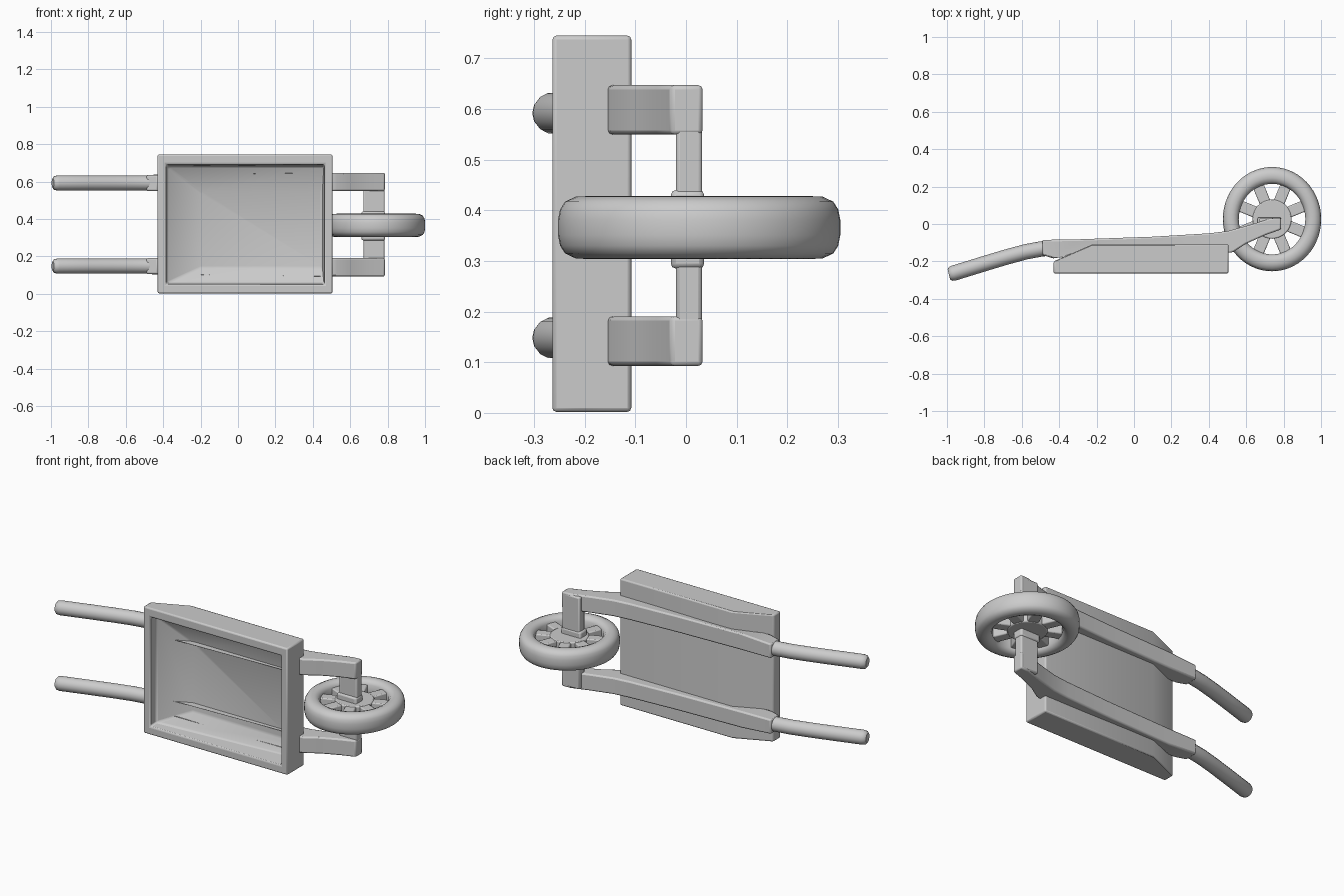
import bpy, bmesh, math
from mathutils import Matrix, Vector

if "Cube" in bpy.data.objects:
    bpy.data.objects.remove(bpy.data.objects["Cube"])

MID_Z = 0.37                       # mirror plane between the two rails
WHEEL = Vector((0.738, 0.026, 0.366))


def finish(name, bm, bevel=0.0, segments=2, angle=35):
    bmesh.ops.recalc_face_normals(bm, faces=bm.faces)
    me = bpy.data.meshes.new(name)
    bm.to_mesh(me)
    bm.free()
    ob = bpy.data.objects.new(name, me)
    bpy.context.collection.objects.link(ob)
    if bevel:
        m = ob.modifiers.new("soft_edges", 'BEVEL')
        m.width, m.segments = bevel, segments
        m.limit_method, m.angle_limit = 'ANGLE', math.radians(25)
    smooth(ob, angle)
    return ob


def smooth(ob, angle):
    bpy.ops.object.select_all(action='DESELECT')
    ob.select_set(True)
    bpy.context.view_layer.objects.active = ob
    bpy.ops.object.shade_smooth_by_angle(angle=math.radians(angle))


def bridge(bm, rings, closed=False):
    n = len(rings[0])
    pairs = list(zip(rings, rings[1:]))
    if closed:
        pairs.append((rings[-1], rings[0]))
    for a, b in pairs:
        for i in range(n):
            j = (i + 1) % n
            bm.faces.new((a[i], a[j], b[j], b[i]))


def box(name, lo, hi, bevel):
    bm = bmesh.new()
    lo, hi = Vector(lo), Vector(hi)
    bmesh.ops.create_cube(bm, size=1, matrix=Matrix.Translation((lo + hi) / 2)
                          @ Matrix.Diagonal((*(hi - lo), 1)))
    return finish(name, bm, bevel)


# Tray: rings (x0, x1, z0, z1, y at x0, y at x1) from the back, over the rim, to the floor
bm = bmesh.new()
rings = []
for x0, x1, z0, z1, ya, yb in [
        (-0.22, 0.505, 0.002, 0.745, -0.108, -0.108), (-0.43, 0.505, 0.002, 0.745, -0.20, -0.20),
        (-0.43, 0.505, 0.002, 0.745, -0.264, -0.264), (-0.385, 0.462, 0.05, 0.692, -0.264, -0.264),
        (-0.378, 0.458, 0.058, 0.68, -0.215, -0.155), (-0.20, 0.45, 0.14, 0.545, -0.132, -0.132)]:
    rings.append([bm.verts.new(p) for p in
                  ((x0, ya, z0), (x1, yb, z0), (x1, yb, z1), (x0, ya, z1))])
bridge(bm, rings)
bm.faces.new(rings[0])
bm.faces.new(rings[-1])
finish("tray", bm, 0.008)

# Rails: side profile extruded across, one on each side of the wheel
RAIL = [(-0.49, -0.085), (-0.49, -0.165), (-0.43, -0.185), (-0.22, -0.118),
        (0.47, -0.118), (0.50, -0.155), (0.53, -0.15), (0.60, -0.105),
        (0.70, -0.06), (0.785, -0.03), (0.785, 0.033), (0.73, 0.03),
        (0.62, -0.005), (0.50, -0.038), (0.40, -0.05), (0.10, -0.068), (-0.30, -0.082)]
for side, tag in ((-1, "lower"), (1, "upper")):
    bm = bmesh.new()
    loops = [[bm.verts.new((x, y, MID_Z + side * (tail if x < -0.4 else d))) for x, y in RAIL]
             for d, tail in ((0.18, 0.18), (0.277, 0.264))]
    bridge(bm, loops)
    bm.faces.new(loops[0])
    bm.faces.new(loops[1])
    bmesh.ops.triangulate(bm, faces=[f for f in bm.faces if len(f.verts) > 4])
    finish(tag + "_rail", bm, 0.008)

    # Round handle, bent gently, with a rounded grip end
    cu = bpy.data.curves.new(tag + "_handle", 'CURVE')
    cu.dimensions = '3D'
    cu.bevel_depth, cu.bevel_resolution, cu.use_fill_caps = 0.041, 5, True
    path = [(-0.42, -0.125, 1), (-0.50, -0.134, 1), (-0.58, -0.149, 1), (-0.68, -0.176, 1),
            (-0.80, -0.212, 1), (-0.965, -0.263, 1), (-0.982, -0.268, 0.9), (-0.99, -0.27, 0.65)]
    sp = cu.splines.new('POLY')
    sp.points.add(len(path) - 1)
    for p, (x, y, r) in zip(sp.points, path):
        p.co, p.radius = (x, y, MID_Z + side * 0.222, 1), r
    ob = bpy.data.objects.new(tag + "_handle", cu)
    bpy.context.collection.objects.link(ob)
    bpy.ops.object.select_all(action='DESELECT')
    ob.select_set(True)
    bpy.context.view_layer.objects.active = ob
    bpy.ops.object.convert(target='MESH')
    smooth(bpy.context.object, 40)

# Axle bar joining both rail ends through the wheel, with a slight collar
box("axle_bar", (0.67, -0.02, 0.10), (0.784, 0.032, 0.64), 0.008)
box("axle_collar", (0.66, -0.03, 0.285), (0.787, 0.036, 0.44), 0.01)

# Tyre: rounded section spun around the wheel axis
SECTION = [(0.178, -0.038), (0.19, -0.055), (0.208, -0.062), (0.23, -0.061), (0.25, -0.051),
           (0.259, -0.036), (0.263, -0.015)]
SECTION += [(r, -z) for r, z in reversed(SECTION)]
bm = bmesh.new()
loops = []
N = 56
for k in range(N):
    a = 2 * math.pi * k / N
    loops.append([bm.verts.new(WHEEL + Vector((r * math.cos(a), 1.06 * r * math.sin(a), z)))
                  for r, z in SECTION])
bridge(bm, loops, closed=True)
finish("tyre", bm, angle=50)

# Hub and eight broad spokes leaving wedge-shaped openings
bm = bmesh.new()
bmesh.ops.create_cone(bm, cap_ends=True, segments=32, radius1=0.105, radius2=0.105, depth=0.08,
                      matrix=Matrix.Translation(WHEEL))
finish("hub", bm, 0.006)
bm = bmesh.new()
for k in range(8):
    a = math.pi * (k + 0.5) / 4
    bmesh.ops.create_cube(bm, size=1, matrix=Matrix.Translation(WHEEL)
                          @ Matrix.Rotation(a, 4, 'Z') @ Matrix.Translation((0.145, 0, 0))
                          @ Matrix.Diagonal((0.11, 0.06, 0.074, 1)))
finish("spokes", bm, 0.006)
